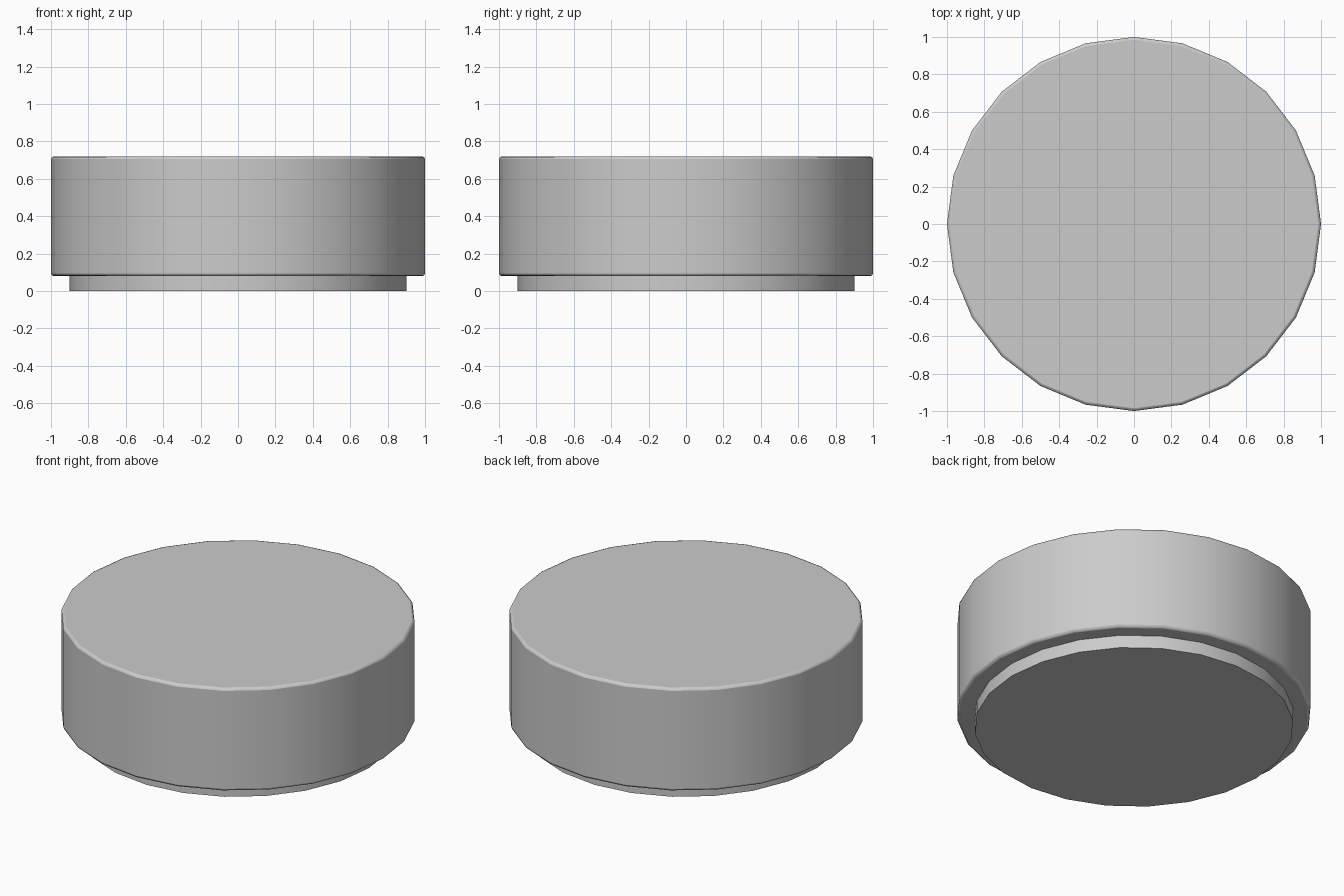
import bpy
import math

if "Cube" in bpy.data.objects:
    bpy.data.objects.remove(bpy.data.objects["Cube"])

SIDES = 24


def disc(name, radius, z0, z1, bevel=0.0):
    """24-sided upright cylinder between two heights, with optional soft rims."""
    bpy.ops.mesh.primitive_cylinder_add(
        vertices=SIDES, radius=radius, depth=z1 - z0, location=(0, 0, (z0 + z1) / 2))
    obj = bpy.context.object
    obj.name = name
    if bevel:
        mod = obj.modifiers.new("rim_bevel", 'BEVEL')
        mod.width = bevel
        mod.segments = 2
        mod.limit_method = 'ANGLE'
        mod.angle_limit = math.radians(40)
    bpy.ops.object.shade_smooth_by_angle(angle=math.radians(30))
    return obj


# Recessed foot under the body
disc("base_foot", 0.90, 0.0, 0.08)

# Main round body with softened top and bottom rims
disc("cushion_body", 1.0, 0.08, 0.72, bevel=0.015)
